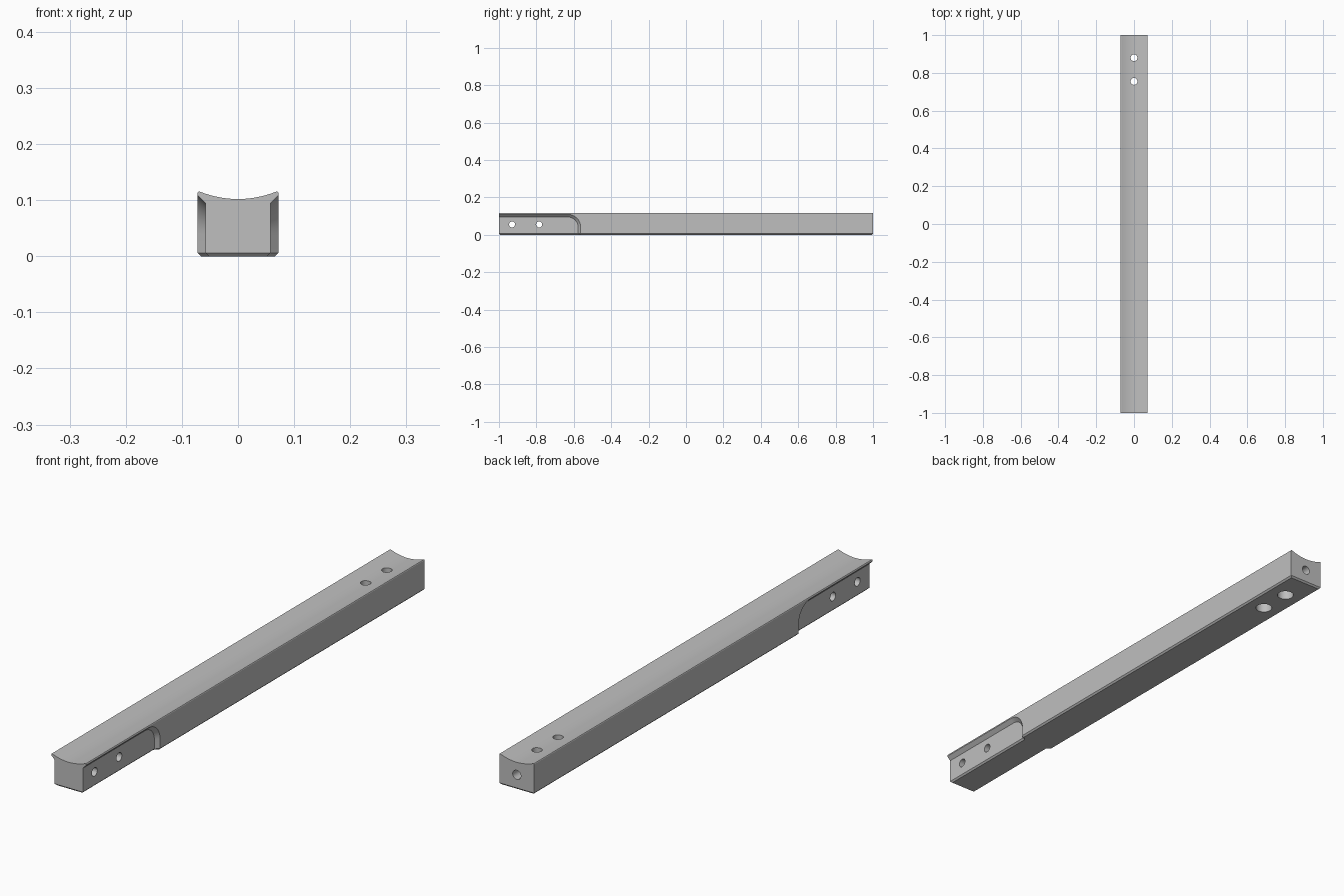
import bpy, bmesh, math
from mathutils import Matrix

cube = bpy.data.objects.get("Cube")
if cube:
    bpy.data.objects.remove(cube, do_unlink=True)

grey = bpy.data.materials.new("plain_grey")
grey.use_nodes = True
colour = (0.52, 0.52, 0.52, 1)
grey.diffuse_color = colour
grey.node_tree.nodes["Principled BSDF"].inputs["Base Color"].default_value = colour

HALF, INNER, LENGTH = 0.072, 0.058, 1.0


def make_object(name, bm):
    bmesh.ops.recalc_face_normals(bm, faces=bm.faces)
    mesh = bpy.data.meshes.new(name)
    bm.to_mesh(mesh)
    bm.free()
    mesh.materials.append(grey)
    obj = bpy.data.objects.new(name, mesh)
    bpy.context.collection.objects.link(obj)
    return obj


def loft(name, ring_a, ring_b):
    """Closed solid between two matching rings of points."""
    bm = bmesh.new()
    a = [bm.verts.new(p) for p in ring_a]
    b = [bm.verts.new(p) for p in ring_b]
    bm.faces.new(a)
    bm.faces.new(b)
    for i in range(len(a)):
        j = (i + 1) % len(a)
        bm.faces.new((a[i], a[j], b[j], b[i]))
    return make_object(name, bm)


def cylinder(name, radius, depth, centre, axis):
    bm = bmesh.new()
    turn = {"x": Matrix.Rotation(math.pi / 2, 4, "Y"),
            "y": Matrix.Rotation(math.pi / 2, 4, "X"),
            "z": Matrix()}[axis]
    bmesh.ops.create_cone(bm, cap_ends=True, segments=32, radius1=radius,
                          radius2=radius, depth=depth,
                          matrix=Matrix.Translation(centre) @ turn)
    return make_object(name, bm)


def cut(target, cutter):
    mod = target.modifiers.new("cut", "BOOLEAN")
    mod.operation = "DIFFERENCE"
    mod.solver = "EXACT"
    mod.object = cutter
    bpy.context.view_layer.objects.active = target
    bpy.ops.object.modifier_apply(modifier=mod.name)
    bpy.data.objects.remove(cutter, do_unlink=True)


# Long bar with a hollowed top and softened top corners
steps = 24
profile = [(-HALF, 0), (HALF, 0), (HALF, 0.113), (0.0705, 0.1155)]
for i in range(steps + 1):
    x = 0.069 * (1 - 2 * i / steps)
    profile.append((x, 0.102 + 0.0135 * (x / 0.069) ** 2))
profile += [(-0.0705, 0.1155), (-HALF, 0.113)]
bar = loft("handle_bar", [(x, -LENGTH, z) for x, z in profile],
           [(x, LENGTH, z) for x, z in profile])


# Side recesses at the front, with a rounded corner and sloping rim
def recess_ring(x, side):
    grow = x - INNER
    top, end, radius = 0.095 + grow, -0.577 + grow, 0.055 + grow
    ring = [(-1.1, -0.1), (end, -0.1)]
    for i in range(13):
        t = i / 12 * math.pi / 2
        ring.append((end - radius + radius * math.cos(t),
                     top - radius + radius * math.sin(t)))
    ring.append((-1.1, top))
    return [(side * x, y, z) for y, z in ring]


for side in (-1, 1):
    cut(bar, loft("recess_cutter", recess_ring(INNER, side), recess_ring(0.09, side)))

# Small chamfer around the underside
bm = bmesh.new()
bm.from_mesh(bar.data)
bmesh.ops.remove_doubles(bm, verts=bm.verts, dist=1e-5)
bm.normal_update()
rim = [e for e in bm.edges if len(e.link_faces) == 2
       and sum(f.normal.z < -0.99 and f.calc_center_median().z < 1e-4
               for f in e.link_faces) == 1]
bmesh.ops.bevel(bm, geom=rim, offset=0.006, segments=1, affect="EDGES",
                clamp_overlap=True)
bm.to_mesh(bar.data)
bm.free()

# Cross holes through the recessed end
for y in (-0.93, -0.785):
    cut(bar, cylinder("cross_hole", 0.016, 0.3, (0, y, 0.055), "x"))

# Counterbored vertical holes and the blind hole in the back end
for y in (0.88, 0.755):
    cut(bar, cylinder("vertical_hole", 0.018, 0.4, (0, y, 0.05), "z"))
    cut(bar, cylinder("counterbore", 0.03, 0.1, (0, y, 0), "z"))
cut(bar, cylinder("end_hole", 0.017, 0.14, (0, LENGTH, 0.055), "y"))

bpy.ops.object.select_all(action="DESELECT")
bar.select_set(True)
bpy.context.view_layer.objects.active = bar
bpy.ops.object.shade_smooth_by_angle(angle=math.radians(30))
